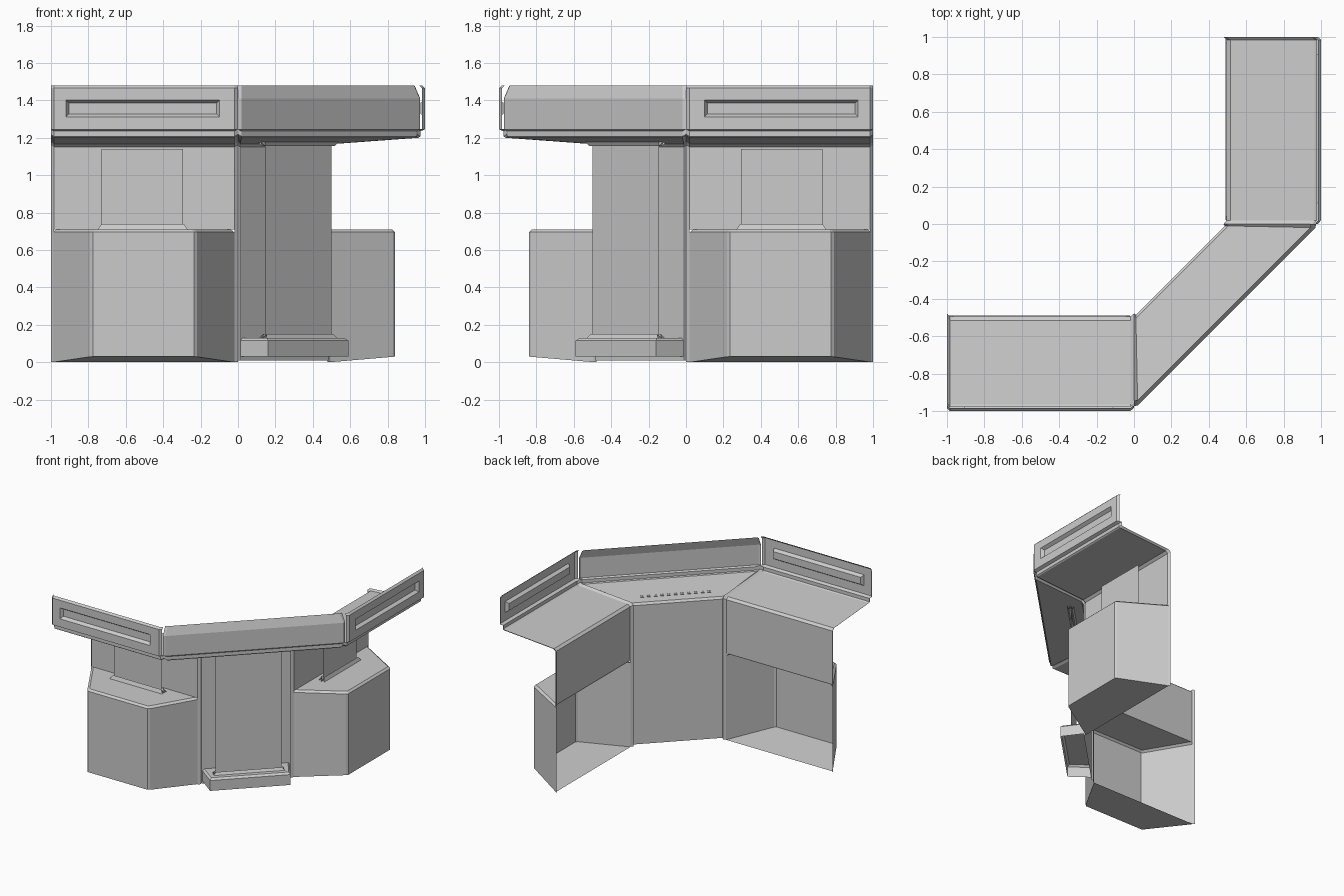
import bpy, bmesh
from math import sqrt

if "Cube" in bpy.data.objects:
    bpy.data.objects.remove(bpy.data.objects["Cube"])

R = sqrt(0.5)

# Local frames: s runs along a wall (left to right), p is distance outward, z is up
def left(s, p, z):
    return (s, -p, z)

def right(s, p, z):
    return (p, -s, z)          # mirror image of the left wing

def corner(t, p, z):
    return (p * t, -p * (1 - t), z)      # sweeps between the two wings

def diag(s, p, z):
    return ((s + p) * R, (s - p) * R, z)  # frame facing out of the corner


def build(name, rows, frame, flip=False, skip=(), caps=(), slot=None):
    """Open shell from rows of points; caps are (row, upward) faces."""
    bm = bmesh.new()
    grid = [[bm.verts.new(frame(*co)) for co in row] for row in rows]

    def face(vs):
        return bm.faces.new(vs[::-1] if flip else vs)

    for i in range(len(rows) - 1):
        for j in range(len(rows[0]) - 1):
            if (i, j) in skip:
                continue
            f = face([grid[i][j], grid[i + 1][j], grid[i + 1][j + 1], grid[i][j + 1]])
            if (i, j) == slot:
                slot_face = f
    for i, up in caps:
        face(grid[i] if up else grid[i][::-1])
    if slot:
        bm.normal_update()
        bmesh.ops.inset_individual(bm, faces=[slot_face], thickness=0.016,
                                   depth=-0.025, use_even_offset=True)
    me = bpy.data.meshes.new(name)
    bm.to_mesh(me)
    bm.free()
    ob = bpy.data.objects.new(name, me)
    bpy.context.collection.objects.link(ob)
    return ob


def wall_rows(profile, cols):
    """Sweep a profile along cols; the two end columns step back as seam bevels."""
    rows = []
    for p, z in profile:
        end_z = z + 0.012 if 1.1 < z < 1.24 else z
        rows.append([(c, p - 0.016, end_z) if k in (0, len(cols) - 1) else (c, p, z)
                     for k, c in enumerate(cols)])
    return rows


def pedestal(name, foot, z0, z1, frame, flip, floor):
    """Hollow block, open at the back, with a bevelled top."""
    mid = (foot[0][0] + foot[-1][0]) / 2
    back = foot[0][1]
    top = [(mid + (s - mid) * 0.96, p if p == back else p - 0.016, z1) for s, p in foot]
    rim = [(s, p, z1 - 0.015) for s, p in foot]
    if floor:
        deep = max(p for s, p in foot)
        base = [(s, p, z0 * (p - back) / (deep - back)) for s, p in foot]
    else:
        base = [(s, p, z0) for s, p in foot]
    caps = [(0, True)] + ([(2, False)] if floor else [])
    build(name, [top, rim, base], frame, flip, caps=caps)


def emitter(name, mid, half, p, z, h, frame, flip):
    """Pair of tapered ridges that the screen floats between."""
    for k, q in enumerate((p - 0.013, p + 0.013)):
        ends = (mid - half, mid - half + 0.02, mid + half - 0.02, mid + half)
        rows = [[(ends[0], q - 0.012, z), (ends[3], q - 0.012, z)],
                [(ends[1], q, z + h), (ends[2], q, z + h)],
                [(ends[0], q + 0.012, z), (ends[3], q + 0.012, z)]]
        build(f"{name}_{k + 1}", rows, frame, flip)


def screen(name, s0, s1, p, z0, z1, frame, flip):
    build(name, [[(s0, p, z1), (s1, p, z1)], [(s0, p, z0), (s1, p, z0)]], frame, flip)


# Shared lower part of the section: ledge, sloping ceiling, wall
under = [(0.975, 1.235), (0.975, 1.207), (0.965, 1.20), (0.515, 1.167), (0.495, 1.15)]

# Two wings with slotted fascia, console, emitter and screen
wing = [(0.985, 1.48), (1.0, 1.465), (1.0, 1.402), (1.0, 1.312), (1.0, 1.245)]
wing += under + [(0.495, 0.71), (0.495, 0.0)]
cols = [-1, -0.985, -0.92, -0.098, -0.02, 0]
last = len(wing) - 2
foot = [(-0.99, 0.49), (-0.79, 0.828), (-0.775, 0.84),
        (-0.235, 0.84), (-0.22, 0.828), (-0.02, 0.49)]
for side, frame, flip in (("left", left, False), ("right", right, True)):
    build(side + "_wall_and_canopy", wall_rows(wing, cols), frame, flip,
          skip={(last, j) for j in (1, 2, 3)}, slot=(2, 2))
    pedestal(side + "_console", foot, 0.03, 0.71, frame, flip, True)
    emitter(side + "_emitter", -0.51, 0.24, 0.568, 0.71, 0.03, frame, flip)
    screen(side + "_screen", -0.73, -0.295, 0.568, 0.72, 1.14, frame, flip)

# Corner section with its fascia leaning back at the top
mid = [(0.96, 1.48), (0.99, 1.41), (0.99, 1.245)] + under + [(0.495, 0.01)]
build("corner_wall_and_canopy", wall_rows(mid, [0, 0.02, 0.98, 1]), corner)

# Low step, emitters above and below, and the tall screen
step = [(-0.33, 0.35), (-0.304, 0.53), (0.304, 0.53), (0.33, 0.35)]
pedestal("corner_step", step, 0.03, 0.13, diag, False, False)
emitter("corner_floor_emitter", 0, 0.27, 0.456, 0.13, 0.022, diag, False)
emitter("corner_ceiling_emitter", 0, 0.28, 0.456, 1.177, -0.022, diag, True)
screen("corner_screen", -0.25, 0.25, 0.456, 0.14, 1.155, diag, False)
